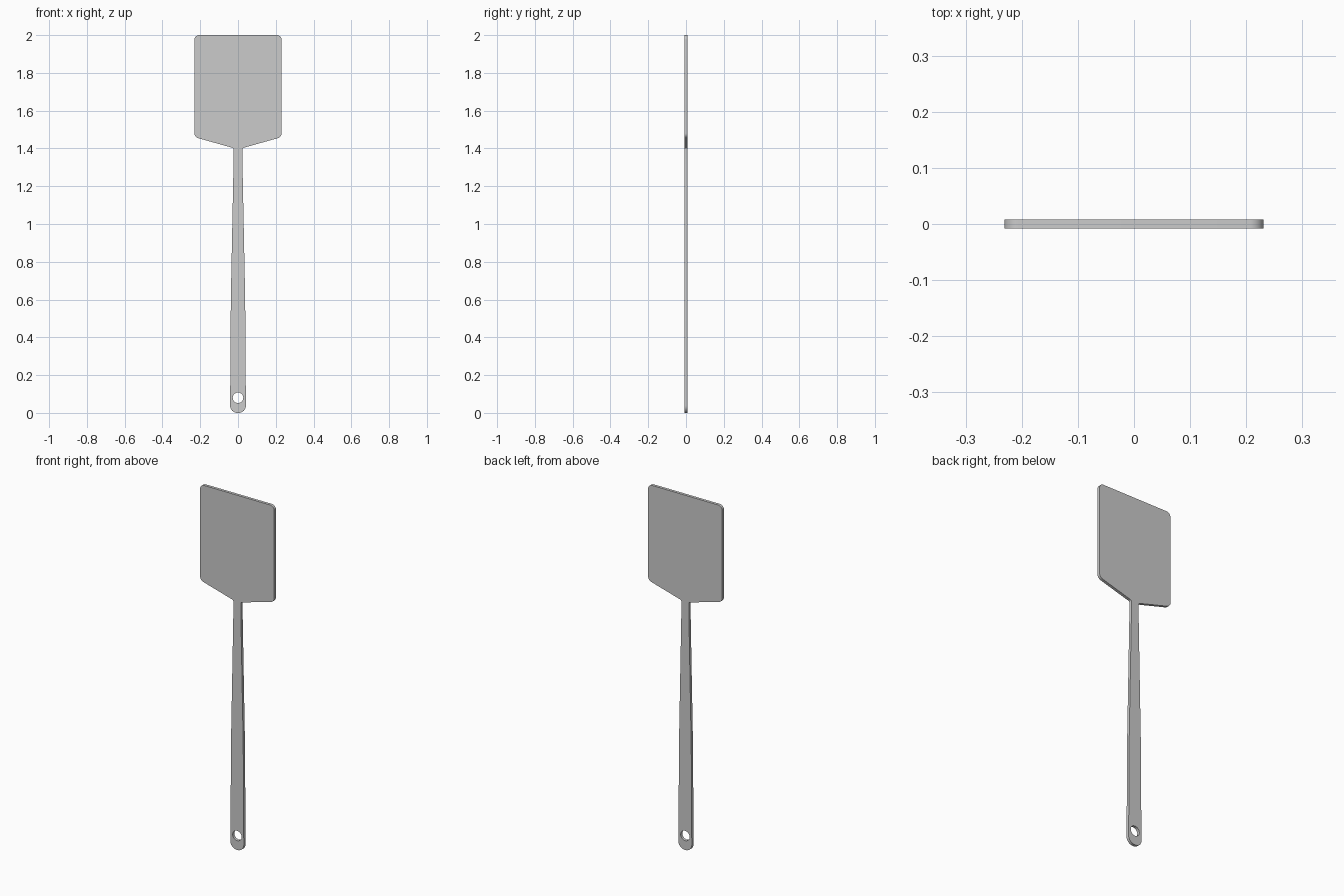
import bpy, math
from mathutils import Vector

if "Cube" in bpy.data.objects:
    bpy.data.objects.remove(bpy.data.objects["Cube"])

THICK = 0.016


def rounded(corners, steps=8):
    """Closed outline from (x, z, radius) corners, with each corner filleted."""
    out = []
    n = len(corners)
    for i, (x, z, r) in enumerate(corners):
        p = Vector((x, z))
        if r == 0:
            out.append(p)
            continue
        a = (Vector(corners[i - 1][:2]) - p).normalized()
        b = (Vector(corners[(i + 1) % n][:2]) - p).normalized()
        half = a.angle(b) / 2
        centre = p + (a + b).normalized() * (r / math.sin(half))
        start = p + a * (r / math.tan(half)) - centre
        end = p + b * (r / math.tan(half)) - centre
        sweep = start.angle_signed(end)
        a0 = math.atan2(start.y, start.x)
        for k in range(steps + 1):
            t = a0 - sweep * k / steps
            out.append(centre + Vector((math.cos(t), math.sin(t))) * r)
    return out


def add_spline(curve, pts):
    s = curve.splines.new('POLY')
    s.points.add(len(pts) - 1)
    for sp, p in zip(s.points, pts):
        sp.co = (p[0], p[1], 0, 1)
    s.use_cyclic_u = True


# right half of the outline, bottom to top, mirrored for the left
right = [(0.042, 0.0, 0.038), (0.038, 0.6, 0), (0.024, 1.30, 0),
         (0.024, 1.402, 0.008), (0.231, 1.46, 0.027), (0.231, 2.0, 0.025)]
left = [(-x, z, r) for x, z, r in reversed(right)]

# flat plate with hanging hole
curve = bpy.data.curves.new("spatula", 'CURVE')
curve.dimensions = '2D'
curve.fill_mode = 'BOTH'
curve.extrude = THICK / 2
add_spline(curve, rounded(right + left))
hole = [(0.028 * math.cos(math.tau * k / 32), 0.08 + 0.028 * math.sin(math.tau * k / 32))
        for k in range(32)]
add_spline(curve, hole)

spatula = bpy.data.objects.new("spatula", curve)
bpy.context.collection.objects.link(spatula)
spatula.rotation_euler.x = math.pi / 2
bpy.context.view_layer.objects.active = spatula
spatula.select_set(True)
bpy.ops.object.convert(target='MESH')
bpy.ops.object.transform_apply(rotation=True)

# weld the rims so the plate is one closed solid
bpy.ops.object.mode_set(mode='EDIT')
bpy.ops.mesh.select_all(action='SELECT')
bpy.ops.mesh.remove_doubles(threshold=0.0002)
bpy.ops.mesh.normals_make_consistent(inside=False)
bpy.ops.object.mode_set(mode='OBJECT')
bpy.ops.object.shade_smooth_by_angle(angle=math.radians(30))
